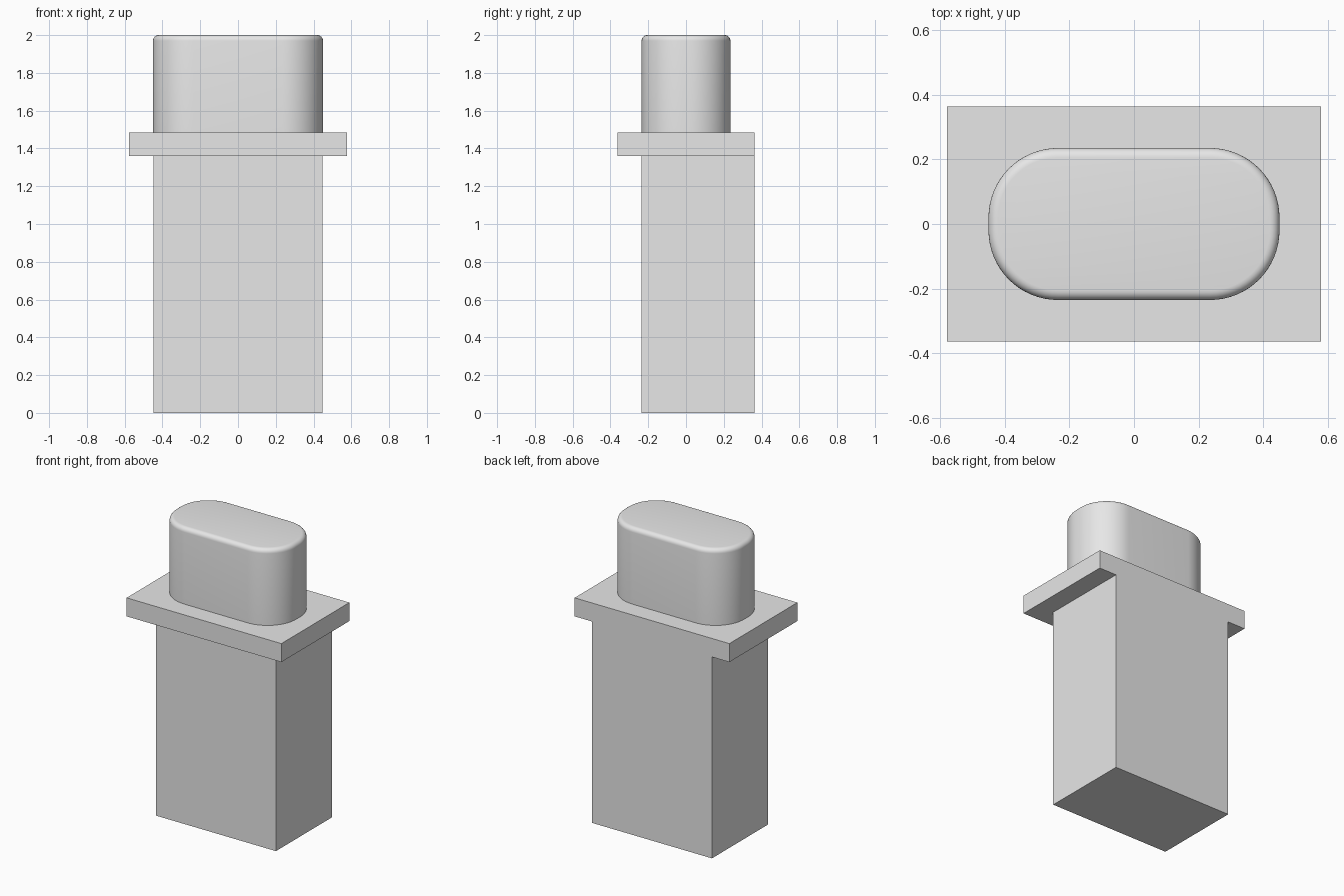
import bpy
import bmesh
from mathutils import Vector

default_cube = bpy.data.objects.get("Cube")
if default_cube:
    bpy.data.objects.remove(default_cube, do_unlink=True)

# Single plain grey material
grey = bpy.data.materials.new("plain grey")
grey.use_nodes = True
colour = (0.8, 0.8, 0.8, 1)
grey.diffuse_color = colour
grey.node_tree.nodes["Principled BSDF"].inputs["Base Color"].default_value = colour


def box_mesh(low, high):
    """Box between two opposite corners."""
    low, high = Vector(low), Vector(high)
    bm = bmesh.new()
    bmesh.ops.create_cube(bm, size=1)
    bmesh.ops.scale(bm, vec=high - low, verts=bm.verts)
    bmesh.ops.translate(bm, vec=(low + high) / 2, verts=bm.verts)
    return bm


def add_object(name, bm):
    mesh = bpy.data.meshes.new(name)
    bm.to_mesh(mesh)
    bm.free()
    mesh.materials.append(grey)
    obj = bpy.data.objects.new(name, mesh)
    bpy.context.collection.objects.link(obj)
    return obj


FLANGE_BOTTOM, FLANGE_TOP, TOP = 1.36, 1.485, 2.0
BACK = 0.363

# Rectangular shaft, flush with the back of the flange
add_object("shaft", box_mesh((-0.448, -0.235, 0), (0.448, BACK, FLANGE_BOTTOM)))

# Overhanging flange plate
add_object("flange", box_mesh((-0.578, -BACK, FLANGE_BOTTOM), (0.578, BACK, FLANGE_TOP)))

# Rounded button: round the upright corners, then soften the top rim
bm = box_mesh((-0.45, -0.235, FLANGE_TOP), (0.45, 0.235, TOP))
uprights = [e for e in bm.edges if abs(e.verts[0].co.z - e.verts[1].co.z) > 0.1]
bmesh.ops.bevel(bm, geom=uprights, offset=0.215, segments=16, profile=0.5, affect='EDGES')
rim = [e for e in bm.edges if all(v.co.z > TOP - 0.001 for v in e.verts)]
bmesh.ops.bevel(bm, geom=rim, offset=0.03, segments=6, profile=0.5, affect='EDGES')
button = add_object("button", bm)

bpy.ops.object.select_all(action='DESELECT')
button.select_set(True)
bpy.context.view_layer.objects.active = button
bpy.ops.object.shade_smooth_by_angle()
